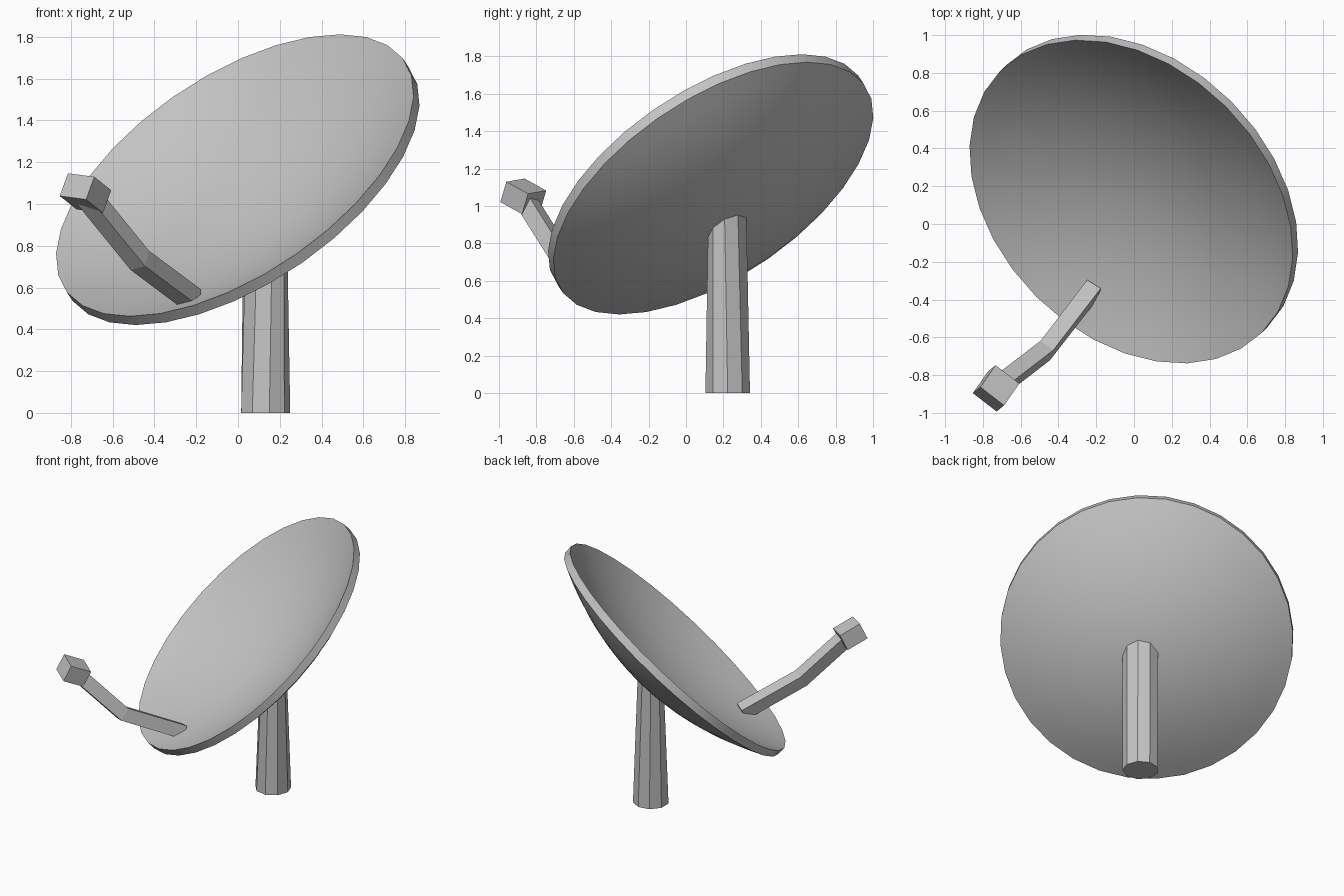
import bpy, bmesh, math
from mathutils import Matrix, Vector

cube = bpy.data.objects.get("Cube")
if cube:
    bpy.data.objects.remove(cube)

# One flat grey for every part
grey = bpy.data.materials.new("plain grey")
grey.use_nodes = True
grey.diffuse_color = (0.55, 0.55, 0.55, 1)
grey.node_tree.nodes["Principled BSDF"].inputs["Base Color"].default_value = grey.diffuse_color

AZIMUTH, TILT = math.radians(225), math.radians(43.5)
AIM = Matrix.Rotation(AZIMUTH, 4, 'Z') @ Matrix.Rotation(TILT, 4, 'Y')


def finish(name, bm):
    bmesh.ops.recalc_face_normals(bm, faces=bm.faces)
    mesh = bpy.data.meshes.new(name)
    bm.to_mesh(mesh)
    bm.free()
    mesh.materials.append(grey)
    obj = bpy.data.objects.new(name, mesh)
    bpy.context.collection.objects.link(obj)
    return obj


def loft(name, rings):
    """Capped tube through matching rings of points."""
    bm = bmesh.new()
    loops = [[bm.verts.new(p) for p in ring] for ring in rings]
    n = len(loops[0])
    for a, b in zip(loops, loops[1:]):
        for i in range(n):
            j = (i + 1) % n
            bm.faces.new((a[i], a[j], b[j], b[i]))
    bm.faces.new(loops[0])
    bm.faces.new(loops[-1])
    return finish(name, bm)


# Dish: a thick parabolic shell spun around its axis, then aimed
RADIUS, DEPTH, WALL, STEPS = 0.98, 0.26, 0.058, 10
bowl = [(RADIUS * i / STEPS, DEPTH * ((i / STEPS) ** 2 - 1)) for i in range(STEPS + 1)]
profile = bowl + [(r, z + WALL) for r, z in reversed(bowl)]
bm = bmesh.new()
verts = [bm.verts.new((r, 0, z)) for r, z in profile]
edges = [bm.edges.new(pair) for pair in zip(verts, verts[1:])]
bmesh.ops.spin(bm, geom=verts + edges, axis=(0, 0, 1), cent=(0, 0, 0),
               angle=math.tau, steps=32)
bmesh.ops.remove_doubles(bm, verts=bm.verts, dist=0.0005)
bm.transform(Matrix.Translation((0.013, 0.146, 1.095)) @ AIM)
dish = finish("dish", bm)
bpy.ops.object.select_all(action='DESELECT')
dish.select_set(True)
bpy.context.view_layer.objects.active = dish
bpy.ops.object.shade_smooth_by_angle(angle=math.radians(30))

# Pole: nine-sided post whose top ring tilts to meet the dish
SIDES = 9
foot = [Vector((0.121 * math.cos(math.tau * i / SIDES),
                0.121 * math.sin(math.tau * i / SIDES), 0)) for i in range(SIDES)]
lean = Matrix.Rotation(TILT, 3, Vector((1, -1, 0)).normalized())
if (lean @ Vector((1, 1, 0))).z < 0:
    lean.transpose()
base = Vector((0.129, 0.223, 0))
top = Vector((0.129, 0.223, 0.885))
loft("pole", [[base + p for p in foot], [top + lean @ p for p in foot]])

# Feed arm: bent square beam from the dish to the receiver
path = [Vector((-0.215, -0.34, 0.54)), Vector((-0.47, -0.67, 0.73)),
        Vector((-0.73, -0.87, 1.05))]
side = Vector((-0.75, 0.6, -0.25))
rings = []
for i, p in enumerate(path):
    before, after = path[max(i - 1, 0)], path[min(i + 1, 2)]
    along = (after - before).normalized()
    w = (side - along * side.dot(along)).normalized()
    h = w.cross(along)
    rings.append([p + w * a * 0.043 + h * b * 0.047
                  for a, b in ((-1, -1), (1, -1), (1, 1), (-1, 1))])
loft("feed_arm", rings)

# Receiver: box at the end of the arm
up = Vector((0.33, 0.27, 0.905)).normalized()
across = Vector((-0.85, 0.45, -0.26))
across = (across - up * across.dot(up)).normalized()
back = up.cross(across)
frame = Matrix((across, back, up)).transposed().to_4x4()
bm = bmesh.new()
bmesh.ops.create_cube(bm, size=1)
bm.transform(Matrix.Translation((-0.73, -0.87, 1.052)) @ frame
             @ Matrix.Diagonal((0.16, 0.155, 0.12, 1)))
finish("receiver", bm)
